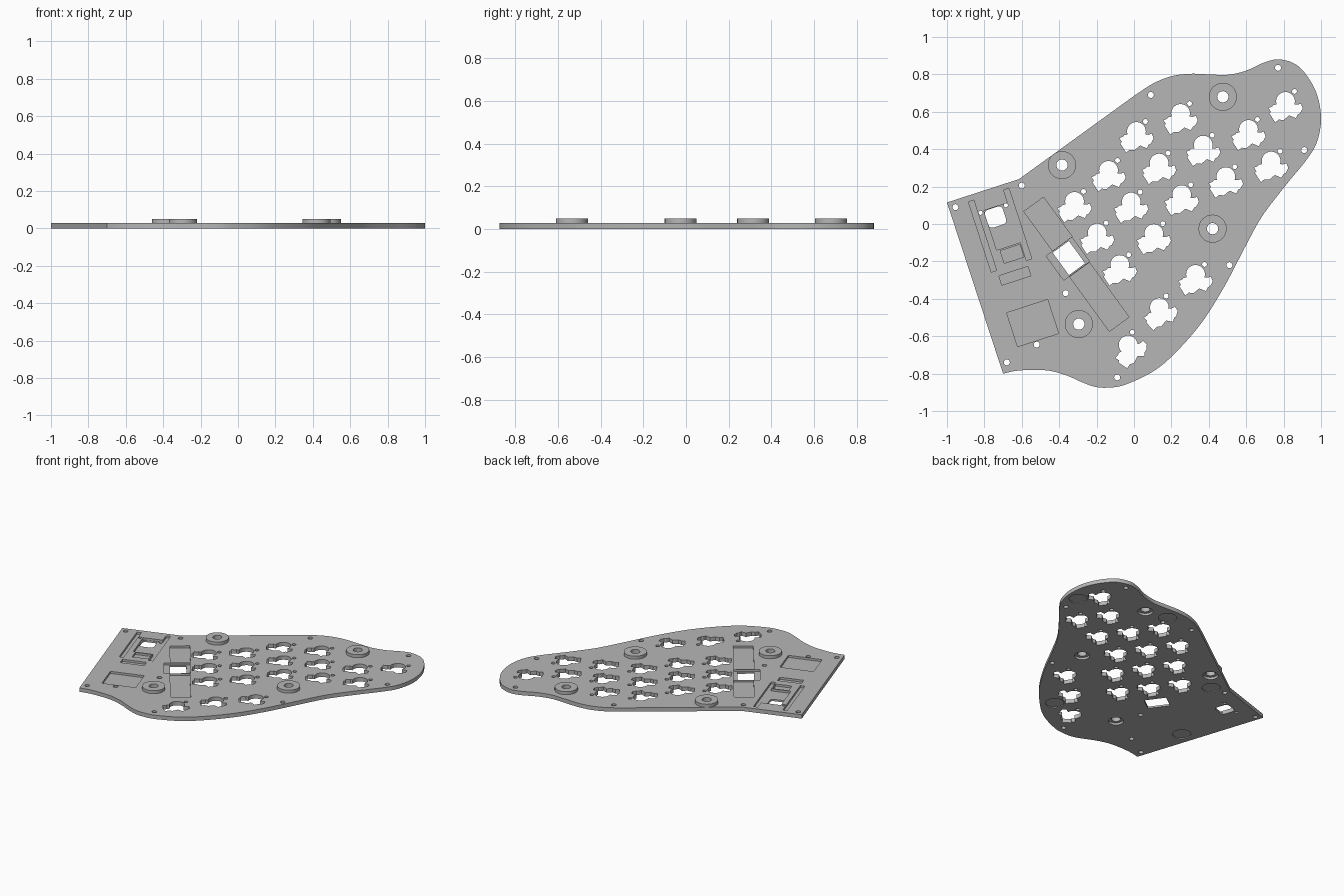
import bpy, bmesh, math
from mathutils import Vector, Matrix

if "Cube" in bpy.data.objects:
    bpy.data.objects.remove(bpy.data.objects["Cube"])

THICK, BOSS_TOP = 0.028, 0.05

grey = bpy.data.materials.new("plate grey")
grey.use_nodes = True
grey.diffuse_color = (0.47, 0.47, 0.47, 1)
grey.node_tree.nodes["Principled BSDF"].inputs["Base Color"].default_value = grey.diffuse_color


def circle(x, y, radius, sides=32):
    steps = [math.tau * i / sides for i in range(sides)]
    return [(x + radius * math.cos(a), y + radius * math.sin(a)) for a in steps]


def spline(points, steps=8):
    """Smooth curve through all the points."""
    pts = [Vector(p) for p in points]
    pts = [pts[0] * 2 - pts[1]] + pts + [pts[-1] * 2 - pts[-2]]
    out = []
    for a, b, c, d in zip(pts, pts[1:], pts[2:], pts[3:]):
        for i in range(steps):
            t = i / steps
            out.append((b * 2 + (c - a) * t + (a * 2 - b * 5 + c * 4 - d) * t**2
                        + (b * 3 - a - c * 3 + d) * t**3) / 2)
    return out + [pts[-2]]


def prisms(name, shapes):
    """One object made of upright prisms: (outline, bottom, top)."""
    bm = bmesh.new()
    for outline, low, high in shapes:
        face = bm.faces.new([bm.verts.new((p[0], p[1], low)) for p in outline])
        moved = bmesh.ops.extrude_face_region(bm, geom=[face])["geom"]
        verts = [v for v in moved if isinstance(v, bmesh.types.BMVert)]
        bmesh.ops.translate(bm, verts=verts, vec=(0, 0, high - low))
    bmesh.ops.recalc_face_normals(bm, faces=bm.faces)
    mesh = bpy.data.meshes.new(name)
    bm.to_mesh(mesh)
    bm.free()
    mesh.materials.append(grey)
    obj = bpy.data.objects.new(name, mesh)
    bpy.context.collection.objects.link(obj)
    return obj


def cut(target, cutter):
    bpy.ops.object.select_all(action="DESELECT")
    target.select_set(True)
    bpy.context.view_layer.objects.active = target
    mod = target.modifiers.new("cut", "BOOLEAN")
    mod.operation, mod.solver, mod.use_self = "DIFFERENCE", "EXACT", True
    mod.object = cutter
    bpy.ops.object.modifier_apply(modifier=mod.name)


def box(x, y, width, depth, degrees):
    turn = Matrix.Rotation(math.radians(degrees), 2)
    return [turn @ Vector((sx * width / 2, sy * depth / 2)) + Vector((x, y))
            for sx, sy in ((-1, -1), (1, -1), (1, 1), (-1, 1))]


# Plate outline: curved right side, straight left side
curve = [(-.7, -.8), (-.63, -.785), (-.54, -.78), (-.45, -.785), (-.36, -.81),
         (-.28, -.845), (-.21, -.87), (-.14, -.875), (-.05, -.86), (.1, -.79),
         (.22, -.69), (.36, -.53), (.48, -.34), (.58, -.15), (.66, 0), (.72, .09),
         (.83, .23), (.92, .34), (.975, .43), (1, .55), (.985, .67), (.94, .77),
         (.87, .85), (.78, .88), (.7, .865), (.6, .82), (.5, .798), (.4, .8),
         (.3, .803), (.2, .79), (.1, .75), (0, .685)]
plate = prisms("switch_plate", [(spline(curve) + [(-.615, .24), (-1, .115)], 0, THICK)])

# Raised bosses
boss_spots = [(.475, .68), (-.385, .315), (.42, -.025), (-.295, -.535)]
bosses = [prisms("boss_" + str(i), [(circle(x, y, .075), THICK, BOSS_TOP)])
          for i, (x, y) in enumerate(boss_spots, 1)]

# Switch opening: round centre with a socket wing on each side
dome = [(.05 * math.cos(math.radians(a)), .03 + .05 * math.sin(math.radians(a)))
        for a in range(-20, 201, 10)]
wings = [(-.064, .011), (-.072, .002), (-.091, -.006), (-.078, -.026), (-.086, -.034),
         (-.055, -.083), (-.036, -.068), (-.01, -.07), (.02, -.045), (.055, -.06),
         (.066, -.04), (.078, -.034), (.092, -.008), (.082, .018), (.066, .012)]
switch_shape = dome + wings
pin_offset = Vector((.048, .083))

# Switch positions: staggered columns, then a fanned thumb row
columns = [(-.318, .091, 3), (-.136, .257, 3), (.013, .465, 3),
           (.249, .561, 3), (.612, .476, 2), (.81, .626, 1)]
switches = [(x + .121 * i, y - .169 * i, 0) for x, y, n in columns for i in range(n)]
switches += [(.329, -.299, 0), (.142, -.476, 12), (-.019, -.674, 24)]

holes = []
for x, y, degrees in switches:
    turn, spot = Matrix.Rotation(math.radians(degrees), 2), Vector((x, y))
    holes.append([turn @ Vector(p) + spot for p in switch_shape])
    holes.append(circle(*(turn @ pin_offset + spot), .013, 16))

# Screw holes, boss holes and cable openings
screws = [(.77, .835), (.09, .69), (.91, .395), (.51, -.22), (-.09, -.82), (-.52, -.645),
          (-.68, -.74), (-.955, .09), (-.6, .205), (-.365, -.37)]
holes += [circle(x, y, .016, 20) for x, y in screws]
holes += [circle(x, y, .011, 16) for x, y in [(-.82, .06), (-.685, .1)]]
holes += [circle(x, y, .03) for x, y in boss_spots]
holes.append(box(-.348, -.182, .107, .148, 36))

# Rounded square opening
centre = Vector((-.74, .037))
turn = Matrix.Rotation(math.radians(18), 2)
corners = [turn @ Vector((sx * .028 + .022 * math.cos(a), sy * .028 + .022 * math.sin(a)))
           + centre
           for k, (sx, sy) in enumerate([(1, 1), (-1, 1), (-1, -1), (1, -1)])
           for a in [math.pi / 2 * (k + j / 4) for j in range(5)]]
holes.append(corners)

# Component pockets in the top face: x, y, width, depth, angle
pockets = [(-.81, -.065, .03, .395, 18), (-.622, -.002, .03, .395, 18),
           (-.695, -.01, .155, .222, 18), (-.652, -.16, .11, .07, 18),
           (-.637, -.277, .163, .052, 18), (-.542, -.53, .23, .19, 18),
           (-.46, 0, .13, .26, 36), (-.354, -.186, .17, .16, 36),
           (-.185, -.39, .13, .36, 36)]
recesses = [(box(*p), .013, .1) for p in pockets]

# Underside: foot recesses and counterbores below the bosses
feet = [(.915, .526), (.31, .71), (.16, -.612), (-.493, .195), (-.733, -.39)]
recesses += [(circle(x, y, .06), -.1, .006) for x, y in feet]
recesses += [(circle(x, y, .05), -.1, .016) for x, y in boss_spots]

hole_cutter = prisms("hole_cutter", [(h, -.2, .2) for h in holes])
pocket_cutter = prisms("pocket_cutter", recesses)
cut(plate, pocket_cutter)
for part in [plate] + bosses:
    cut(part, hole_cutter)
    bpy.ops.object.shade_smooth_by_angle(angle=math.radians(30))
for cutter in (hole_cutter, pocket_cutter):
    bpy.data.objects.remove(cutter)
